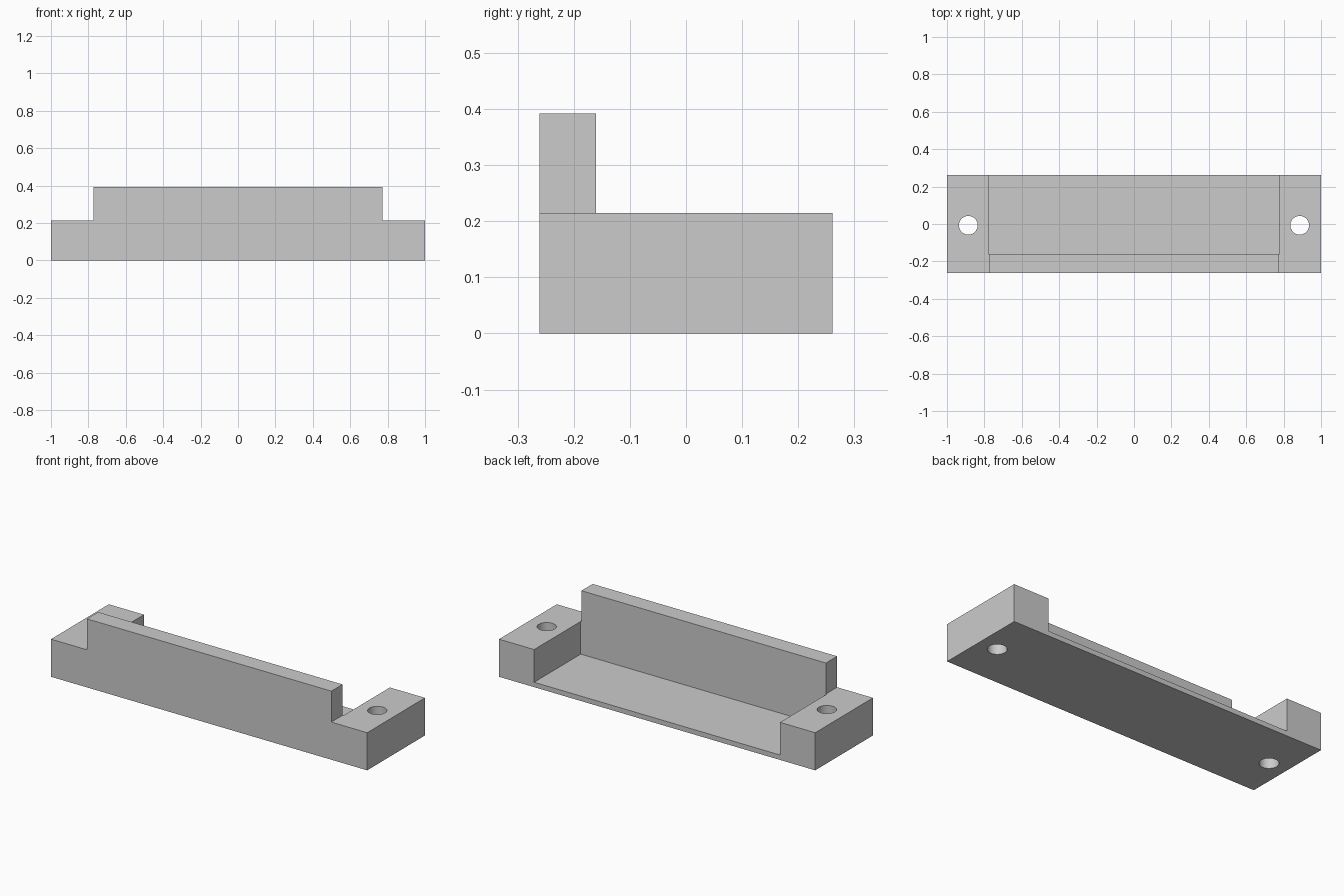
import bpy
import bmesh
from mathutils import Matrix, Vector

cube = bpy.data.objects.get("Cube")
if cube:
    bpy.data.objects.remove(cube, do_unlink=True)

HALF_DEPTH = 0.261
LIP_BACK = -0.16       # rear face of the raised lip
BLOCK_TOP = 0.215
LIP_TOP = 0.392
LIP_HALF = 0.773
POCKET_HALF = 0.778
FLOOR = 0.028
HOLE_X, HOLE_Y, HOLE_R = 0.886, -0.007, 0.05

grey = bpy.data.materials.new("light grey")
grey.use_nodes = True
colour = (0.6, 0.6, 0.6, 1)
grey.diffuse_color = colour
grey.node_tree.nodes["Principled BSDF"].inputs["Base Color"].default_value = colour


def make_object(name, bm):
    mesh = bpy.data.meshes.new(name)
    bmesh.ops.recalc_face_normals(bm, faces=bm.faces)
    bm.to_mesh(mesh)
    bm.free()
    mesh.materials.append(grey)
    obj = bpy.data.objects.new(name, mesh)
    bpy.context.collection.objects.link(obj)
    return obj


def cut(target, cutter):
    mod = target.modifiers.new(cutter.name, "BOOLEAN")
    mod.operation = "DIFFERENCE"
    mod.solver = "EXACT"
    mod.object = cutter
    bpy.context.view_layer.objects.active = target
    bpy.ops.object.modifier_apply(modifier=mod.name)
    bpy.data.objects.remove(cutter, do_unlink=True)


# Bracket body: stepped front profile extruded to the back
half = [(1, 0), (1, BLOCK_TOP), (LIP_HALF, BLOCK_TOP), (LIP_HALF, LIP_TOP)]
profile = half + [(-x, z) for x, z in reversed(half)]
bm = bmesh.new()
face = bm.faces.new([bm.verts.new((x, -HALF_DEPTH, z)) for x, z in profile])
extruded = bmesh.ops.extrude_face_region(bm, geom=[face])["geom"]
bmesh.ops.translate(bm, vec=(0, 2 * HALF_DEPTH, 0),
                    verts=[v for v in extruded if isinstance(v, bmesh.types.BMVert)])
body = make_object("bracket_body", bm)

# Pocket behind the lip, open at the back and top
low = Vector((-POCKET_HALF, LIP_BACK, FLOOR))
high = Vector((POCKET_HALF, 0.5, 0.6))
bm = bmesh.new()
bmesh.ops.create_cube(bm, size=1, matrix=Matrix.Translation((low + high) / 2)
                      @ Matrix.Diagonal((*(high - low), 1)))
cut(body, make_object("pocket_cutter", bm))

# Screw hole through each end block
for side in (-1, 1):
    bm = bmesh.new()
    bmesh.ops.create_cone(bm, cap_ends=True, segments=48, radius1=HOLE_R, radius2=HOLE_R,
                          depth=1, matrix=Matrix.Translation((side * HOLE_X, HOLE_Y, 0)))
    cut(body, make_object("hole_cutter", bm))

# Smooth hole walls, sharp edges elsewhere
bpy.ops.object.select_all(action="DESELECT")
body.select_set(True)
bpy.context.view_layer.objects.active = body
bpy.ops.object.shade_smooth_by_angle()
